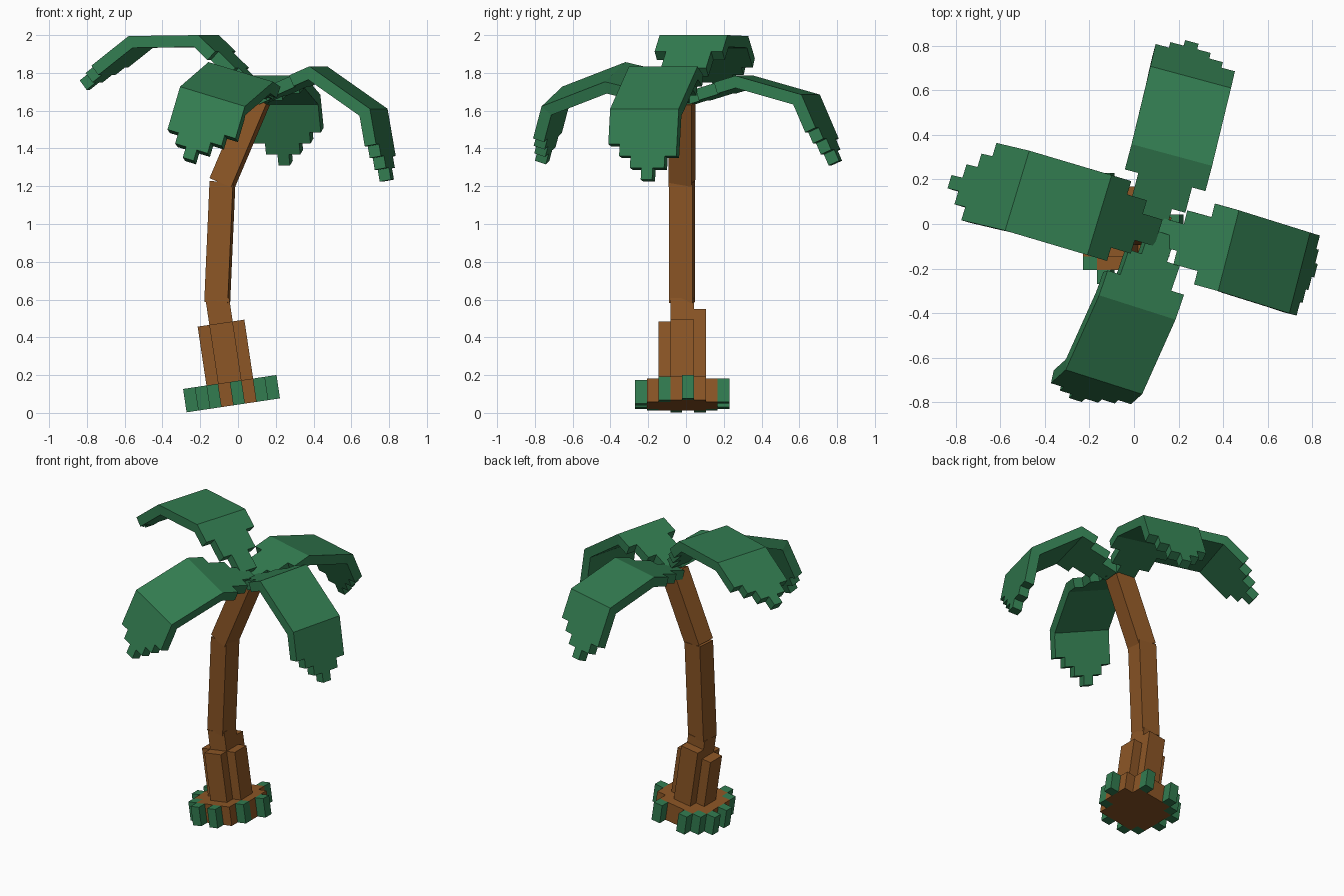
import bpy, bmesh, math
from mathutils import Vector, Matrix

if "Cube" in bpy.data.objects:
    bpy.data.objects.remove(bpy.data.objects["Cube"])

V = 0.0625  # block size everything is built from


def material(name, rgb):
    m = bpy.data.materials.new(name)
    m.diffuse_color = (*rgb, 1)
    m.use_nodes = True
    m.node_tree.nodes["Principled BSDF"].inputs["Base Color"].default_value = m.diffuse_color
    return m


BROWN = material("bark brown", (0.262, 0.093, 0.019))
GREEN = material("leaf green", (0.032, 0.200, 0.080))


def finish(bm, name, mats):
    bmesh.ops.recalc_face_normals(bm, faces=bm.faces)
    bmesh.ops.dissolve_limit(bm, angle_limit=0.01, verts=bm.verts, edges=bm.edges,
                             delimit={'MATERIAL'})
    me = bpy.data.meshes.new(name)
    bm.to_mesh(me)
    bm.free()
    for m in mats:
        me.materials.append(m)
    ob = bpy.data.objects.new(name, me)
    bpy.context.collection.objects.link(ob)
    return ob


def block_sheet(name, cells, point, mats):
    """One-layer sheet of blocks; cells maps (i, j) to a material index."""
    bm = bmesh.new()
    cache = {}

    def vert(i, j, top):
        if (i, j, top) not in cache:
            cache[i, j, top] = bm.verts.new(point(i, j, top))
        return cache[i, j, top]

    for (i, j), mi in cells.items():
        c = [(i, j), (i + 1, j), (i + 1, j + 1), (i, j + 1)]
        faces = [[vert(*p, 1) for p in c], [vert(*p, 0) for p in reversed(c)]]
        for k, (di, dj) in enumerate([(0, -1), (1, 0), (0, 1), (-1, 0)]):
            if (i + di, j + dj) not in cells:
                a, b = c[k], c[(k + 1) % 4]
                faces.append([vert(*a, 0), vert(*b, 0), vert(*b, 1), vert(*a, 1)])
        for f in faces:
            bm.faces.new(f).material_index = mi
    return finish(bm, name, mats)


def box(name, lo, hi, matrix, mat):
    lo, hi = Vector(lo), Vector(hi)
    bm = bmesh.new()
    size = hi - lo
    bmesh.ops.create_cube(bm, size=1, matrix=matrix @ Matrix.Translation((lo + hi) / 2)
                          @ Matrix.Diagonal((*size, 1)))
    return finish(bm, name, [mat])


# Tilted foot: stepped disc of bark with green blocks round the rim
foot = Matrix.Translation((-0.025, -0.02, 0.04)) @ Matrix.Rotation(math.radians(-8.5), 4, 'Y')
rows = ["..G.G...",
        ".GBBBB..",
        ".BBBBBG.",
        "GBBBBBB.",
        ".BBBBBBG",
        "GBBBBBB.",
        ".GBBBB..",
        "..G..G.."]
disc = {(i, j): int(ch == "G") for j, row in enumerate(rows)
        for i, ch in enumerate(row) if ch != "."}
block_sheet("trunk_foot", disc,
            lambda i, j, top: foot @ Vector(((i - 4) * V, (j - 4) * V, top * 2 * V)),
            [BROWN, GREEN])

# Lower trunk: core with a thickening slab on each side
box("trunk_core", (-V, -V, 0.1), (V, V, 0.565), foot, BROWN)
box("trunk_slab_left", (-2 * V, -V, 0.1), (-V, V, 0.44), foot, BROWN)
box("trunk_slab_right", (V, -V, 0.1), (2 * V, V, 0.44), foot, BROWN)
box("trunk_slab_front", (-V, -2 * V, 0.1), (V, -V, 0.44), foot, BROWN)
box("trunk_slab_back", (-V, V, 0.1), (V, 2 * V, 0.505), foot, BROWN)


# Middle and upper trunk, each leaning and slightly twisted
def trunk_piece(name, base, lean, twist, length):
    m = (Matrix.Translation(base) @ Matrix.Rotation(math.radians(lean), 4, 'Y')
         @ Matrix.Rotation(math.radians(twist), 4, 'Z'))
    box(name, (-V, -V, 0), (V, V, length), m, BROWN)


trunk_piece("trunk_middle", (-0.11, -0.02, 0.585), 2.5, -6, 0.64)
trunk_piece("trunk_upper", (-0.085, -0.022, 1.215), 23, -9, 0.48)


# Fronds: three bent slabs with a stepped root and a stepped tip
ROOT = [2, 2, 4, 4, 6, 6]      # width of each row from the trunk outward
TIP = [4, 5, 6, 5, 4, 3]       # length of each tip column


def frond(name, path, left, flip=False):
    path = [Vector(p) for p in path]
    left = Vector(left).normalized()
    normals = [(b - a).cross(left).normalized() for a, b in zip(path, path[1:])]
    tip = TIP[::-1] if flip else TIP
    cells = {}
    for r, w in enumerate(ROOT):
        for c in range(3 - w // 2, 3 + w // 2):
            cells[r, c] = 0
    for c in range(6):
        for r in range(6, 12 + tip[c]):
            cells[r, c] = 0

    def point(r, c, top):
        s = min(r // 6, 2)
        p = path[s].lerp(path[s + 1], (r - 6 * s) / 6) + left * (3 - c) * V
        n = normals[s]
        if r in (6, 12):       # mitre at the bends
            n = (normals[s - 1] + n) / (1 + normals[s - 1].dot(n))
        return p if top else p - n * V

    block_sheet(name, cells, point, [GREEN])


frond("frond_right", [(0.10, -0.03, 1.69), (0.425, -0.12, 1.835),
                      (0.745, -0.22, 1.61), (0.81, -0.24, 1.235)], (0.25, 0.97, 0))
frond("frond_left", [(0.11, -0.04, 1.74), (-0.155, 0.04, 2.0),
                     (-0.525, 0.15, 1.995), (-0.82, 0.22, 1.76)], (-0.29, -0.956, 0))
frond("frond_back", [(0.08, -0.03, 1.68), (0.17, 0.31, 1.785),
                     (0.255, 0.66, 1.685), (0.29, 0.81, 1.335)], (-0.965, 0.26, 0))
frond("frond_front", [(0.13, -0.04, 1.725), (0.015, -0.375, 1.805),
                      (-0.135, -0.71, 1.675), (-0.235, -0.80, 1.335)],
      (0.345, -0.11, -0.105), flip=True)
